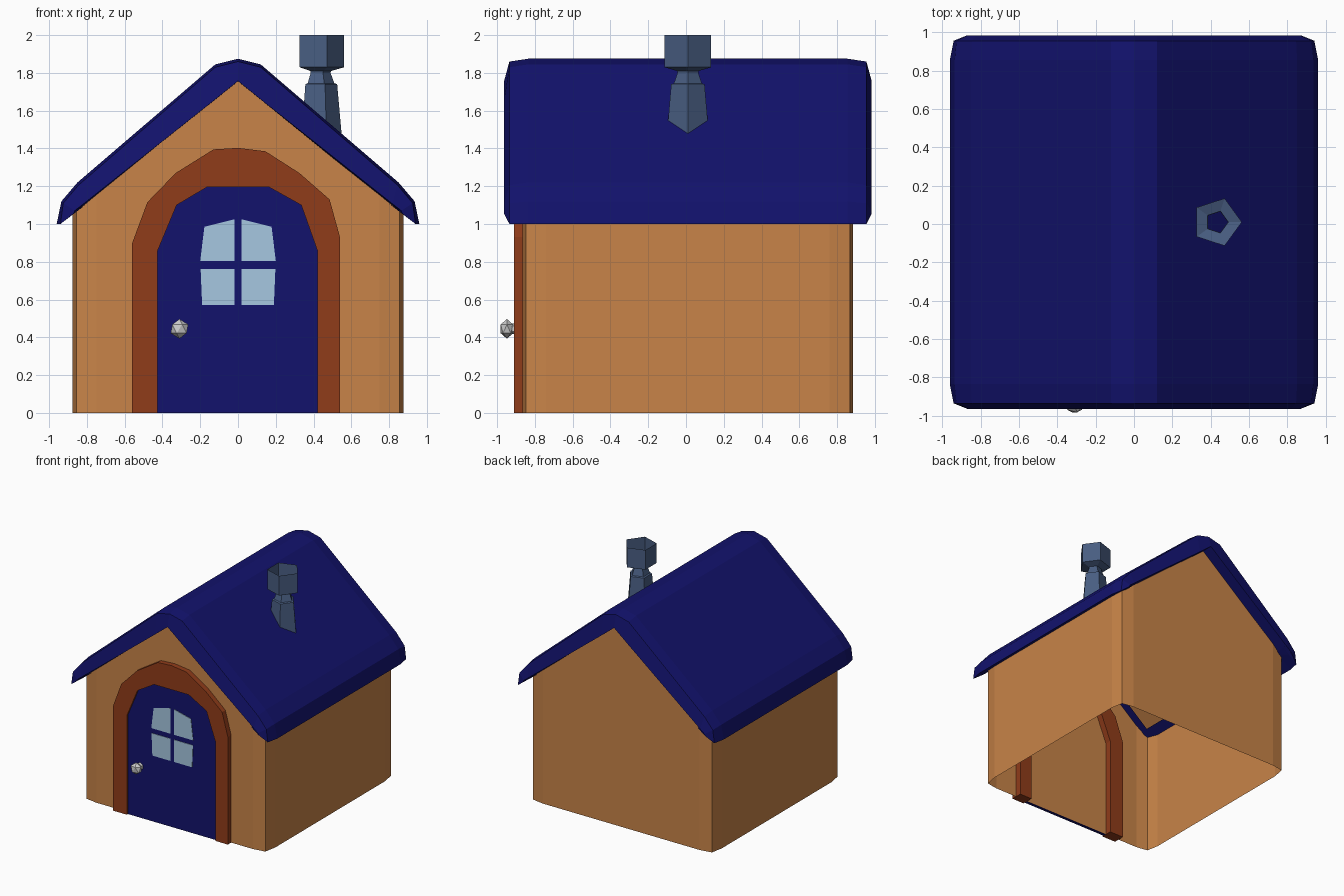
import bpy, bmesh, math
from mathutils import Matrix

if "Cube" in bpy.data.objects:
    bpy.data.objects.remove(bpy.data.objects["Cube"])


def material(name, r, g, b):
    m = bpy.data.materials.new(name)
    m.diffuse_color = (r, g, b, 1)
    m.use_nodes = True
    m.node_tree.nodes["Principled BSDF"].inputs["Base Color"].default_value = m.diffuse_color
    return m


WALL = material("wall_orange", 0.58, 0.23, 0.065)
BROWN = material("frame_brown", 0.28, 0.045, 0.01)
BLUE = material("deep_blue", 0.006, 0.006, 0.15)
GLASS = material("pane_blue", 0.38, 0.57, 0.75)
SLATE = material("chimney_slate", 0.065, 0.11, 0.22)


def finish(name, bm, mat=None):
    bmesh.ops.remove_doubles(bm, verts=bm.verts, dist=0.0005)
    bmesh.ops.recalc_face_normals(bm, faces=bm.faces)
    me = bpy.data.meshes.new(name)
    bm.to_mesh(me)
    bm.free()
    ob = bpy.data.objects.new(name, me)
    bpy.context.collection.objects.link(ob)
    if mat:
        me.materials.append(mat)
    return ob


def slab(name, outline, y0, y1, mat):
    """Extrude an x-z outline from y0 to y1."""
    bm = bmesh.new()
    face = bm.faces.new([bm.verts.new((x, y0, z)) for x, z in outline])
    ext = bmesh.ops.extrude_face_region(bm, geom=[face], use_keep_orig=True)
    verts = [v for v in ext["geom"] if isinstance(v, bmesh.types.BMVert)]
    bmesh.ops.translate(bm, verts=verts, vec=(0, y1 - y0, 0))
    return finish(name, bm, mat)


def loft(name, rings, mat, closed=False):
    bm = bmesh.new()
    rows = [[bm.verts.new(p) for p in ring] for ring in rings]
    n = len(rows[0])
    for a, b in zip(rows, rows[1:]):
        for i in range(n if closed else n - 1):
            j = (i + 1) % n
            bm.faces.new((a[i], a[j], b[j], b[i]))
    bmesh.ops.remove_doubles(bm, verts=bm.verts, dist=0.0005)
    bmesh.ops.dissolve_degenerate(bm, edges=bm.edges, dist=0.0005)
    return finish(name, bm, mat)


CY = 0.01  # centre of the house in y


# Walls: chamfered footprint, gabled top, open bottom
quarter = [(0, -0.875), (0.75, -0.875), (0.855, -0.858), (0.875, -0.75)]
right = quarter + [(x, -y) for x, y in reversed(quarter)]
foot = right + [(-x, y) for x, y in reversed(right[1:-1])]
bm = bmesh.new()
low = [bm.verts.new((x, y + CY, 0)) for x, y in foot]
top = [bm.verts.new((x, y + CY, 1.775 - 0.81 * abs(x))) for x, y in foot]
n = len(foot)
for i in range(n):
    j = (i + 1) % n
    bm.faces.new((low[i], low[j], top[j], top[i]))
half = n // 2
bm.faces.new(top[:half + 1])
bm.faces.new(top[half:] + top[:1])
finish("walls", bm, WALL)

# Roof: half profiles lofted along y, rounded to a rim at both ends
inner = (0.80, 1.107)
flange = [inner] * 4 + [(0.12, 1.658), (0, 1.755)]
rim = [inner, (0.87, 1.055), (0.865, 1.07), (0.82, 1.105), (0.12, 1.66), (0, 1.757)]
mid = [inner, (0.94, 1.0), (0.925, 1.11), (0.845, 1.205), (0.12, 1.83), (0, 1.86)]
crown = [inner, (0.96, 1.0), (0.935, 1.12), (0.85, 1.22), (0.12, 1.845), (0, 1.875)]
ends = [(flange, 0.80), (rim, 0.973), (mid, 0.945), (crown, 0.845)]
rings = []
for sign, seq in ((-1, ends), (1, ends[::-1])):
    for prof, y in seq:
        full = prof + [(-x, z) for x, z in reversed(prof[:-1])]
        rings.append([(x, sign * y + CY, z) for x, z in full])
loft("roof", rings, BLUE)

# Chimney: open five-sided tube
profile = [(0.125, 1.38), (0.093, 1.74), (0.078, 1.745), (0.058, 1.80),
           (0.06, 1.81), (0.13, 1.83), (0.13, 2.0)]
rings = [[(0.432 + r * math.cos(math.tau * k / 5), CY + r * math.sin(math.tau * k / 5), z)
          for k in range(5)] for r, z in profile]
loft("chimney", rings, SLATE, closed=True)

# Door frame arch
outer = [(-0.56, 0), (-0.56, 0.9), (-0.48, 1.115), (-0.33, 1.27), (-0.13, 1.395), (0, 1.403),
         (0.145, 1.385), (0.325, 1.27), (0.485, 1.13), (0.54, 0.93), (0.54, 0)]
opening = [(-0.425, 0), (-0.425, 0.86), (-0.325, 1.1), (-0.165, 1.195),
           (0.165, 1.195), (0.335, 1.1), (0.42, 0.86), (0.42, 0)]
slab("door_frame", outer + opening[::-1], -0.91, -0.81, BROWN)

# Door
slab("door", opening, -0.895, -0.868, BLUE)

# Window panes
upper = [(0.018, 0.805), (0.2, 0.805), (0.178, 0.985), (0.018, 1.025)]
lower = [(0.018, 0.57), (0.19, 0.57), (0.198, 0.762), (0.018, 0.762)]
for side, s in (("left", -1), ("right", 1)):
    for level, pts in (("upper", upper), ("lower", lower)):
        slab(f"pane_{level}_{side}", [(s * x, z) for x, z in pts], -0.899, -0.89, GLASS)

# Door knob: faceted ball on a short stem and base
bm = bmesh.new()
bmesh.ops.create_icosphere(bm, subdivisions=1, radius=0.052,
                           matrix=Matrix.Translation((-0.31, -0.948, 0.445)) @ Matrix.Diagonal((1, 0.75, 1, 1)))
bmesh.ops.create_cone(bm, cap_ends=True, segments=6, radius1=0.022, radius2=0.035, depth=0.05,
                      matrix=Matrix.Translation((-0.31, -0.912, 0.445)) @ Matrix.Rotation(-math.pi / 2, 4, 'X'))
finish("door_knob", bm)
